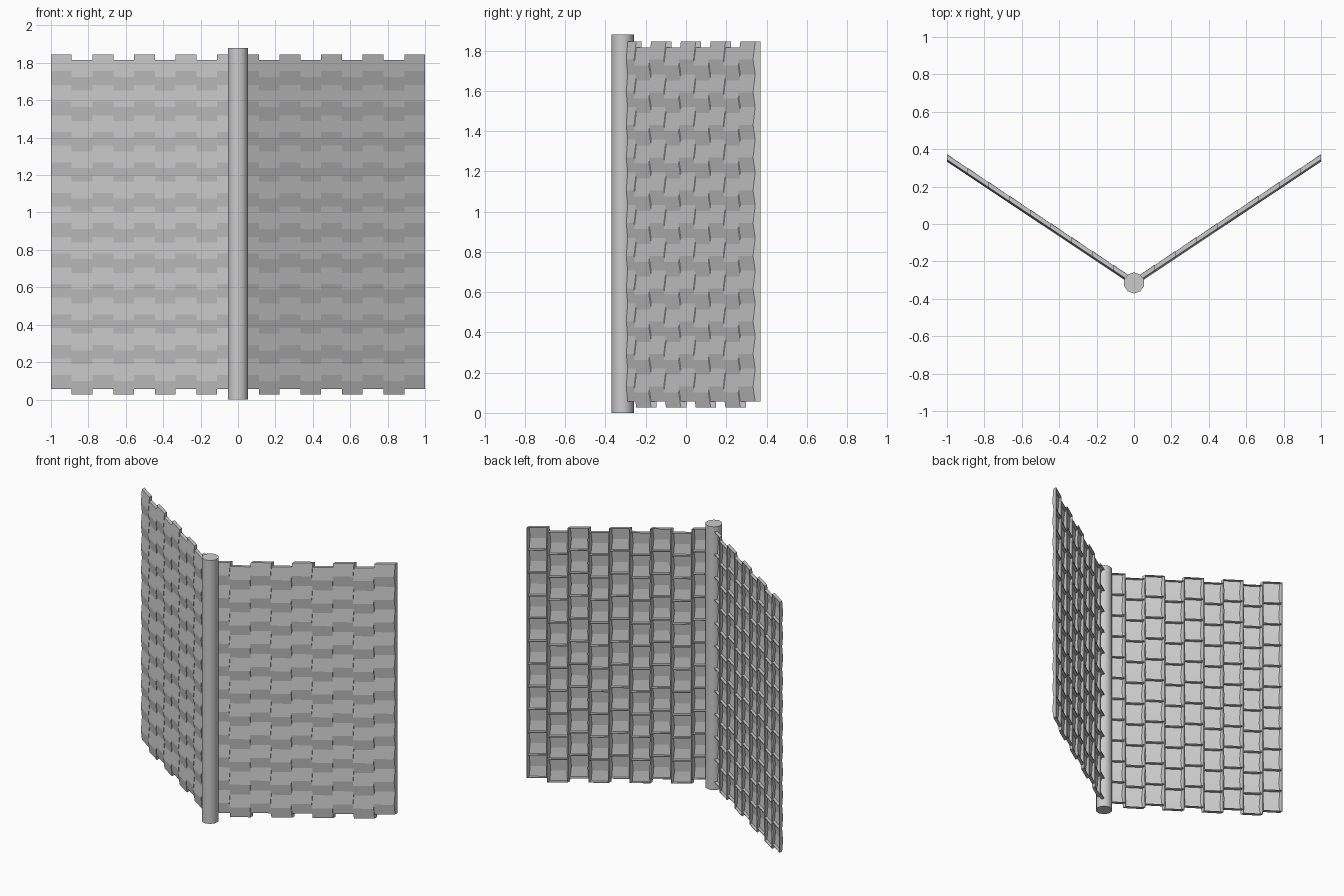
import bpy, bmesh

if "Cube" in bpy.data.objects:
    bpy.data.objects.remove(bpy.data.objects["Cube"])

COLS, ROWS = 9, 11
W = 1.0 / COLS
H = 1.788 / ROWS
SLOPE, Y0 = 0.665, -0.313


def place(x, d, z):
    # wing runs diagonally back from the post; d is depth across the wing
    return (x, Y0 + SLOPE * x + d, z)


def add_tile(bm, x0, z0):
    # shallow tray: ridged front, four side walls, open at the back
    front = [(0, -0.008), (0.45, -0.019), (1, -0.008)]
    rows = []
    for f, d in front:
        z = z0 + f * H
        rows.append([bm.verts.new(place(x, dd, z))
                     for x, dd in ((x0, 0.019), (x0, d), (x0 + W, d), (x0 + W, 0.019))])
    for a, b in zip(rows, rows[1:]):
        for i in range(3):
            bm.faces.new((a[i], a[i + 1], b[i + 1], b[i]))
    bm.faces.new(rows[0][::-1])
    bm.faces.new(rows[-1])


# interlocking tiles, every second column dropped a little
bm = bmesh.new()
for c in range(COLS):
    drop = 0.03 if (COLS - 1 - c) % 2 == 0 else 0.0
    for r in range(ROWS):
        add_tile(bm, c * W, 0.027 + drop + r * H)
mesh = bpy.data.meshes.new("tiled_wings")
bm.to_mesh(mesh)
bm.free()
wings = bpy.data.objects.new("tiled_wings", mesh)
bpy.context.collection.objects.link(wings)
solid = wings.modifiers.new("thickness", 'SOLIDIFY')
solid.thickness = 0.005
solid.offset = -1
mirror = wings.modifiers.new("mirror", 'MIRROR')
mirror.use_mirror_merge = False

# corner post
bpy.ops.mesh.primitive_cylinder_add(vertices=10, radius=0.056, depth=1.88,
                                    location=(0, -0.315, 0.94))
post = bpy.context.object
post.name = "corner_post"
bpy.ops.object.shade_smooth_by_angle(angle=0.8)
